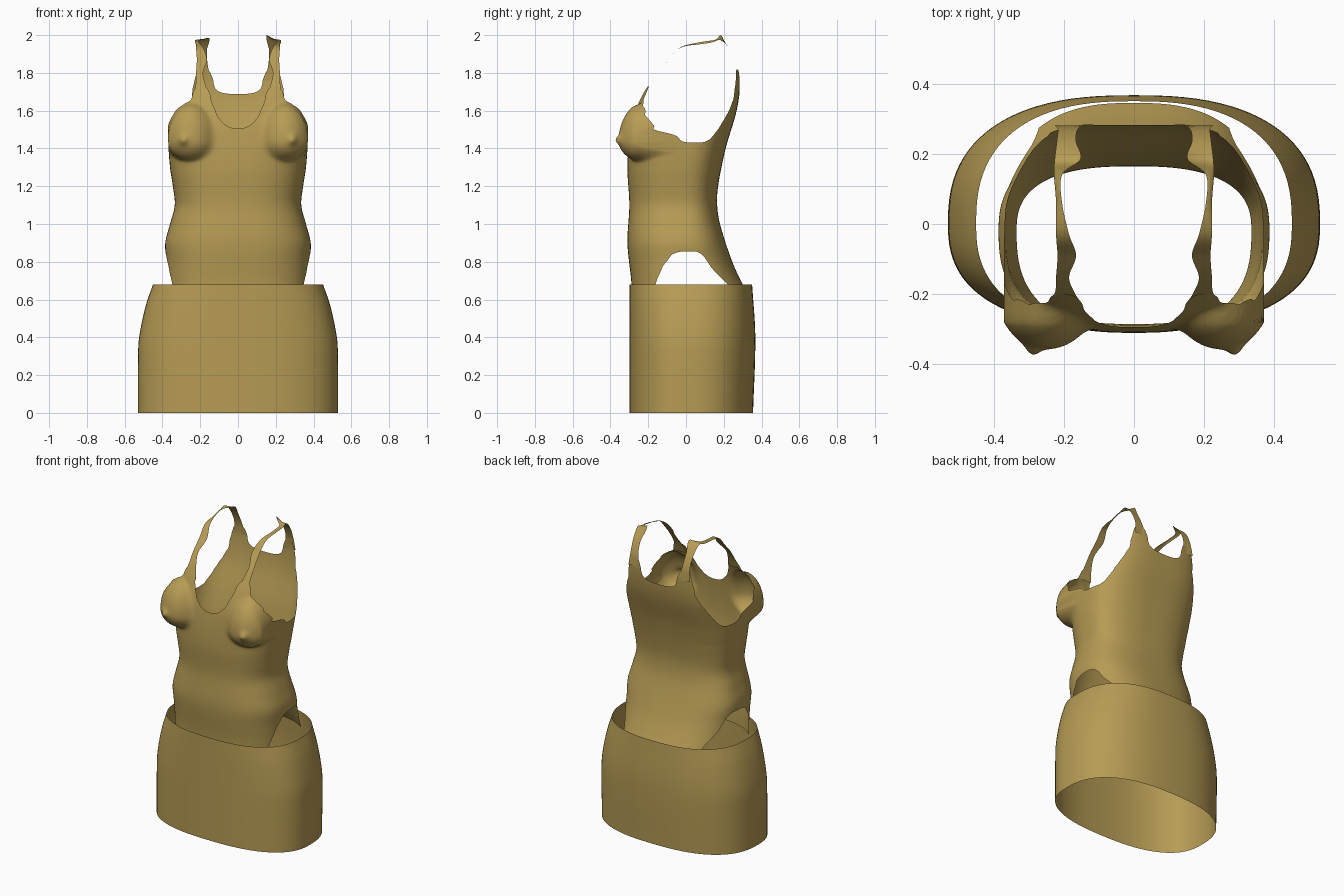
import bpy, bmesh, math

default_cube = bpy.data.objects.get("Cube")
if default_cube:
    bpy.data.objects.remove(default_cube, do_unlink=True)

fabric = bpy.data.materials.new("golden tan fabric")
fabric.use_nodes = True
fabric.diffuse_color = (0.47, 0.33, 0.09, 1)
fabric.node_tree.nodes["Principled BSDF"].inputs["Base Color"].default_value = fabric.diffuse_color


def curve(points, t):
    """Smooth interpolation through (position, value) pairs."""
    if t <= points[0][0]:
        return points[0][1]
    if t >= points[-1][0]:
        return points[-1][1]

    def slope(k):
        a, b = points[max(k - 1, 0)], points[min(k + 1, len(points) - 1)]
        return (b[1] - a[1]) / (b[0] - a[0])

    i = next(k for k in range(len(points) - 1) if t <= points[k + 1][0])
    (a, va), (b, vb) = points[i], points[i + 1]
    h = b - a
    s = (t - a) / h
    ease = s * s * (3 - 2 * s)
    return (va + (vb - va) * ease + h * slope(i) * s * (1 - s) ** 2
            - h * slope(i + 1) * s * s * (1 - s))


def ring_point(angle, half_width, front, back, middle, power):
    """Point on a rounded, boxy outline with separate front and back depth."""
    c, s = math.cos(angle), math.sin(angle)
    x = half_width * math.copysign(abs(c) ** (2 / power), c)
    depth = back - middle if s > 0 else middle - front
    return x, middle + depth * math.copysign(abs(s) ** (2 / power), s)


def grid(bm, rows, closed):
    """Skin a list of point rows with quads."""
    verts = [[bm.verts.new(p) for p in row] for row in rows]
    count = len(rows[0])
    for low, high in zip(verts, verts[1:]):
        for j in range(count if closed else count - 1):
            k = (j + 1) % count
            bm.faces.new((low[j], low[k], high[k], high[j]))


def finish(bm, name):
    mesh = bpy.data.meshes.new(name)
    bm.to_mesh(mesh)
    bm.free()
    mesh.materials.append(fabric)
    mesh.shade_smooth()
    obj = bpy.data.objects.new(name, mesh)
    bpy.context.collection.objects.link(obj)
    return obj


# Skirt: open tube with a rounded hip
skirt_width = [(0, .53), (.35, .528), (.45, .515), (.58, .485), (.68, .45)]
skirt_back = [(0, .355), (.4, .367), (.68, .35)]
bm = bmesh.new()
ROWS, COLS = 24, 96
rows = []
for i in range(ROWS + 1):
    z = .68 * i / ROWS
    rows.append([(*ring_point(math.tau * j / COLS, curve(skirt_width, z), -.3,
                              curve(skirt_back, z), 0, 2.5), z) for j in range(COLS)])
grid(bm, rows, True)
finish(bm, "skirt")

# Bodice outlines by height
width = [(.6, .375), (.8, .38), (.9, .385), (1, .36), (1.1, .335),
         (1.2, .345), (1.3, .36), (1.45, .37), (1.6, .37), (1.85, .36)]
front = [(.6, -.285), (.7, -.29), (.9, -.31), (1.1, -.3), (1.3, -.31),
         (1.5, -.295), (1.6, -.27), (1.7, -.225), (1.85, -.13)]
back = [(.6, .345), (.68, .3), (.8, .245), (1, .18), (1.1, .165), (1.2, .17),
        (1.4, .21), (1.6, .268), (1.75, .288), (1.85, .28)]

# Cut lines: necklines by |x|, armhole and hip notch by y
front_edge = [(0, 1.5), (.05, 1.515), (.1, 1.56), (.13, 1.62), (.16, 1.72),
              (.225, 1.72), (.26, 1.66), (.33, 1.6), (.38, 1.54)]
back_edge = [(0, 1.69), (.08, 1.69), (.12, 1.72), (.15, 1.81), (.215, 1.81),
             (.235, 1.74), (.27, 1.66), (.32, 1.57), (.38, 1.48)]
armhole = [(-.24, 1.75), (-.22, 1.6), (-.18, 1.53), (-.1, 1.46), (.03, 1.43),
           (.12, 1.445), (.2, 1.55), (.25, 1.66), (.28, 1.82)]
hip_notch = [(-.19, .59), (-.16, .68), (-.13, .76), (-.07, .84), (0, .86),
             (.08, .84), (.15, .75), (.22, .68), (.28, .59)]


def bust(x, y, z):
    """Push the chest out to a soft teardrop with a small tip."""
    if y > -.04:
        return y
    across = (abs(x) - .25) / .14
    up = (z - 1.44) / (.21 if z > 1.44 else .115)
    r = across ** 2 + up ** 2
    if r < 1:
        dome = -.2 - .155 * math.sqrt(1 - r)
        gap = y - dome
        y -= (gap + math.sqrt(gap * gap + .0006)) / 2 * min(1, (1 - r) * 4)
    tip = ((abs(x) - .29) ** 2 + (z - 1.445) ** 2) / .0006
    return y - .022 * math.exp(-tip)


def is_cut(p):
    x, y, z = abs(p.x), p.y, p.z
    if x > .24 and z < curve(hip_notch, y) and -.19 < y < .28:
        return True
    if x > .24 and z > curve(armhole, y):
        return True
    return z > curve(front_edge if y < .03 else back_edge, x)


bm = bmesh.new()
ROWS, COLS = 110, 180
LOW, HIGH = .6, 1.82
rows = []
for i in range(ROWS + 1):
    z = LOW + (HIGH - LOW) * i / ROWS
    power = 2.6 + .6 * max(0, min(1, (z - 1.3) / .3))
    row = []
    for j in range(COLS):
        x, y = ring_point(math.tau * (j + .5) / COLS, curve(width, z), curve(front, z),
                          curve(back, z), -.02, power)
        row.append((x, bust(x, y, z), z))
    rows.append(row)
grid(bm, rows, True)
bmesh.ops.delete(bm, geom=[f for f in bm.faces if is_cut(f.calc_center_median())],
                 context='FACES')

# Relax the cut edges into clean hems
for _ in range(5):
    moved = {}
    for v in bm.verts:
        near = [e.other_vert(v).co for e in v.link_edges if e.is_boundary]
        if len(near) == 2 and v.co.z > LOW + .001:
            moved[v] = v.co / 2 + (near[0] + near[1]) / 4
    for v, co in moved.items():
        v.co = co
finish(bm, "bodice")

# Shoulder straps: y, z, inner x, outer x along each ribbon
path = [(-.225, 1.66, .15, .245), (-.195, 1.73, .17, .225), (-.15, 1.8, .185, .222),
        (-.09, 1.87, .165, .218), (-.03, 1.935, .185, .222), (.06, 1.96, .205, .222),
        (.14, 1.972, .205, .228), (.185, 1.975, .152, .226), (.235, 1.92, .165, .22),
        (.27, 1.84, .16, .217), (.28, 1.76, .14, .225)]
tracks = [[(i, p[k]) for i, p in enumerate(path)] for k in range(4)]
STEPS = 60
for side, name in ((1, "left_strap"), (-1, "right_strap")):
    bm = bmesh.new()
    rows = []
    for i in range(STEPS + 1):
        t = (len(path) - 1) * i / STEPS
        y, z, inner, outer = (curve(track, t) for track in tracks)
        peak = math.exp(-((t - 7) * 3) ** 2) * (.025 if side > 0 else .01)
        drop = .012 * math.exp(-((t - 5.5) / 1.2) ** 2)
        rows.append([(side * inner, y, z + peak),
                     (side * (inner + outer) / 2, y, z),
                     (side * outer, y, z - drop)])
    grid(bm, rows, False)
    finish(bm, name)
